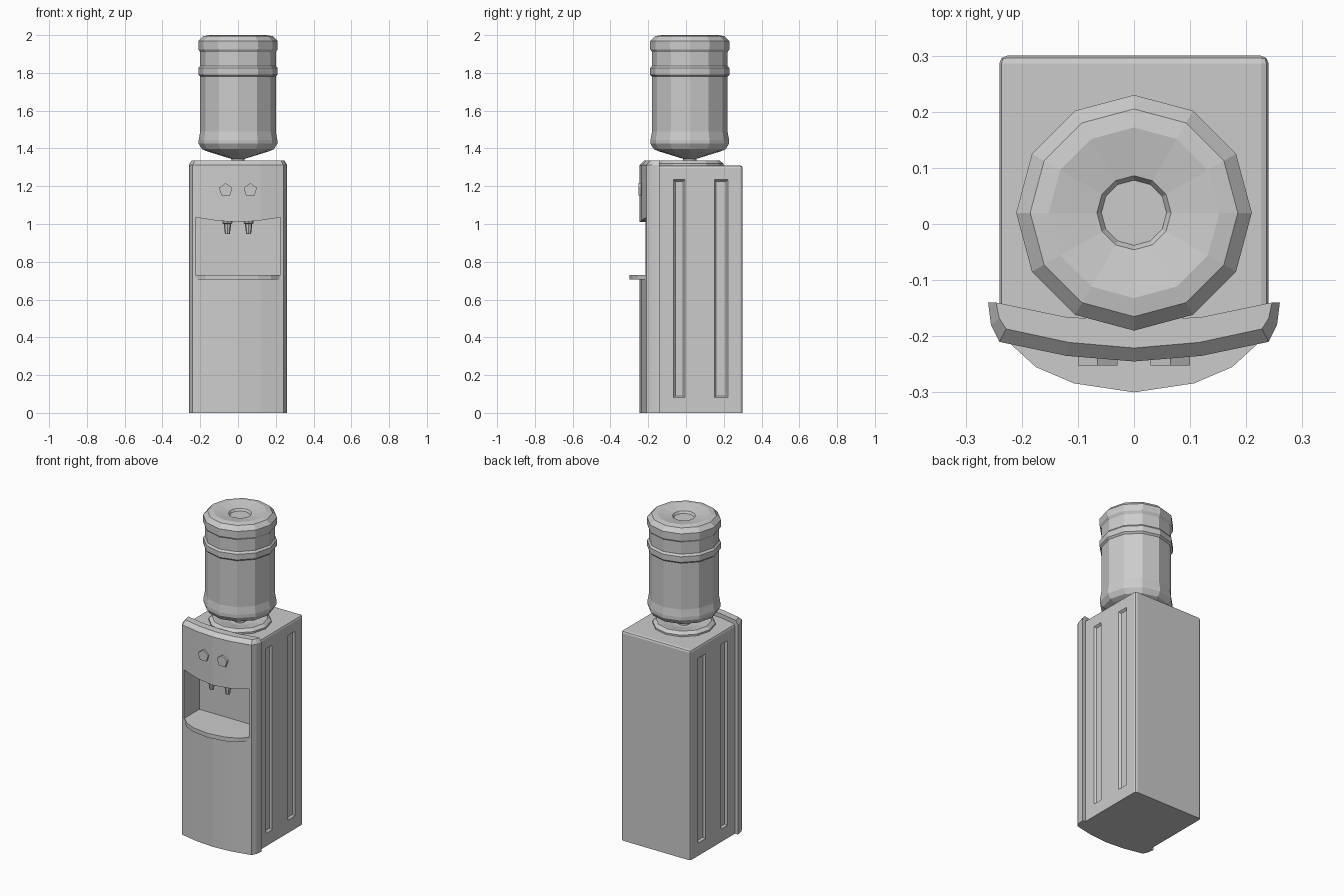
import bpy
import bmesh
from math import sin, cos, pi

if "Cube" in bpy.data.objects:
    bpy.data.objects.remove(bpy.data.objects["Cube"], do_unlink=True)

grey = bpy.data.materials.new("plain grey")
grey.use_nodes = True
GREY = (0.6, 0.6, 0.6, 1)
grey.diffuse_color = GREY
grey.node_tree.nodes["Principled BSDF"].inputs["Base Color"].default_value = GREY


def finish(name, bm):
    bmesh.ops.recalc_face_normals(bm, faces=bm.faces)
    mesh = bpy.data.meshes.new(name)
    bm.to_mesh(mesh)
    bm.free()
    mesh.materials.append(grey)
    obj = bpy.data.objects.new(name, mesh)
    bpy.context.collection.objects.link(obj)
    return obj


def loft(name, rings):
    """Skin a stack of equally long point rings and cap both ends."""
    bm = bmesh.new()
    loops = [[bm.verts.new(p) for p in ring] for ring in rings]
    n = len(loops[0])
    for low, high in zip(loops, loops[1:]):
        for i in range(n):
            j = (i + 1) % n
            bm.faces.new((low[i], low[j], high[j], high[i]))
    bm.faces.new(loops[0])
    bm.faces.new(loops[-1])
    return finish(name, bm)


def turned(name, profile, sides, x=0, y=0):
    """Solid of revolution about a vertical axis from (radius, z) pairs."""
    angles = [2 * pi * i / sides for i in range(sides)]
    return loft(name, [[(x + r * cos(a), y + r * sin(a), z) for a in angles]
                       for r, z in profile])


def mirrored(half):
    """Complete a left-right outline that ends on the centre line."""
    return half + [(-x, v) for x, v in reversed(half) if x > 0]


def at_height(outline, z):
    return [(x, y, z) for x, y in outline]


def carve(target, cutter):
    mod = target.modifiers.new("carve", "BOOLEAN")
    mod.operation = "DIFFERENCE"
    mod.solver = "EXACT"
    mod.object = cutter
    bpy.context.view_layer.objects.active = target
    bpy.ops.object.modifier_apply(modifier=mod.name)


# Cabinet with softened top and rear edges
W, BACK, FRONT, TOP = 0.24, 0.30, -0.19, 1.31
bm = bmesh.new()
bmesh.ops.create_cube(bm, size=1)
for v in bm.verts:
    v.co = (v.co.x * 2 * W, BACK if v.co.y > 0 else FRONT, TOP if v.co.z > 0 else 0)
soft = [e for e in bm.edges
        if all(v.co.z > 1 for v in e.verts) or all(v.co.y > 0 for v in e.verts)]
soft = [e for e in soft if any(v.co.z > 1 for v in e.verts)
        and any(v.co.y > 0 for v in e.verts)]
bmesh.ops.bevel(bm, geom=soft, offset=0.014, segments=2, profile=0.5, affect="EDGES")
cabinet = finish("cabinet", bm)

# Bowed front panel with a chamfered top
back_half = [(0, -0.172), (0.12, -0.166), (0.24, -0.141)]
side_front = [(0.26, -0.14), (0.255, -0.18), (0.24, -0.21), (0.12, -0.235), (0, -0.245)]
lip_front = [(0.246, -0.14), (0.24, -0.168), (0.228, -0.187), (0.116, -0.211), (0, -0.221)]


def panel_outline(front):
    right = back_half + front
    return right + [(-x, y) for x, y in reversed(right) if x > 0]


panel = loft("front_panel", [at_height(panel_outline(side_front), 0),
                             at_height(panel_outline(side_front), 1.312),
                             at_height(panel_outline(lip_front), 1.335)])

# Dispensing niche cut through panel and cabinet
niche = mirrored([(0.225, 0.73), (0.225, 1.035), (0.11, 1.017), (0, 1.01)])
cutter = loft("niche_cutter", [[(x, y, z) for x, z in niche] for y in (-0.4, -0.06)])
for part in (cabinet, panel):
    carve(part, cutter)
bpy.data.objects.remove(cutter, do_unlink=True)

# Long shallow grooves pressed into both sides
for side in (-1, 1):
    for y0, y1 in ((-0.066, -0.005), (0.15, 0.222)):
        rings = []
        for depth, inset in ((0.01, -0.008), (-0.012, 0.01)):
            x = side * (W + depth)
            a, b = y0 + inset, y1 - inset
            low, high = 0.08 + inset, 1.235 - inset
            rings.append([(x, a, low), (x, b, low), (x, b, high), (x, a, high)])
        cutter = loft("groove_cutter", rings)
        carve(cabinet, cutter)
        bpy.data.objects.remove(cutter, do_unlink=True)

# Bowed drip tray
tray = mirrored([(0.222, -0.195), (0.222, -0.212), (0.175, -0.255),
                 (0.107, -0.284), (0, -0.30)])
loft("drip_tray", [at_height(tray, 0.705), at_height(tray, 0.731)])

# Taps and five-sided knobs
for name, side in (("right", -1), ("left", 1)):
    turned(name + "_tap", [(0.013, 0.947), (0.018, 0.985), (0.019, 1.0),
                           (0.027, 1.005), (0.027, 1.03)], 8, side * 0.056, -0.18)
    star = [pi / 2 + 2 * pi * i / 5 for i in range(5)]
    loft(name + "_knob", [[(side * 0.065 + 0.037 * cos(a), y, 1.18 + 0.037 * sin(a))
                           for a in star] for y in (-0.22, -0.252)])

# Dished collar that receives the bottle
turned("bottle_collar", [(0.178, 1.30), (0.178, 1.32), (0.158, 1.336),
                         (0.14, 1.334), (0.06, 1.315)], 12, 0, 0.02)

# Twelve-sided bottle with ribs, dished top and tapered neck
bottle_profile = [
    (0.035, 1.314), (0.035, 1.345), (0.165, 1.385), (0.19, 1.396), (0.208, 1.425),
    (0.208, 1.445), (0.2, 1.49), (0.2, 1.78), (0.21, 1.79), (0.21, 1.825),
    (0.2, 1.837), (0.2, 1.91), (0.21, 1.925), (0.21, 1.968), (0.185, 1.994),
    (0.152, 2.0), (0.066, 1.985), (0.058, 1.972)]
turned("water_bottle", bottle_profile, 12, 0, 0.02)
